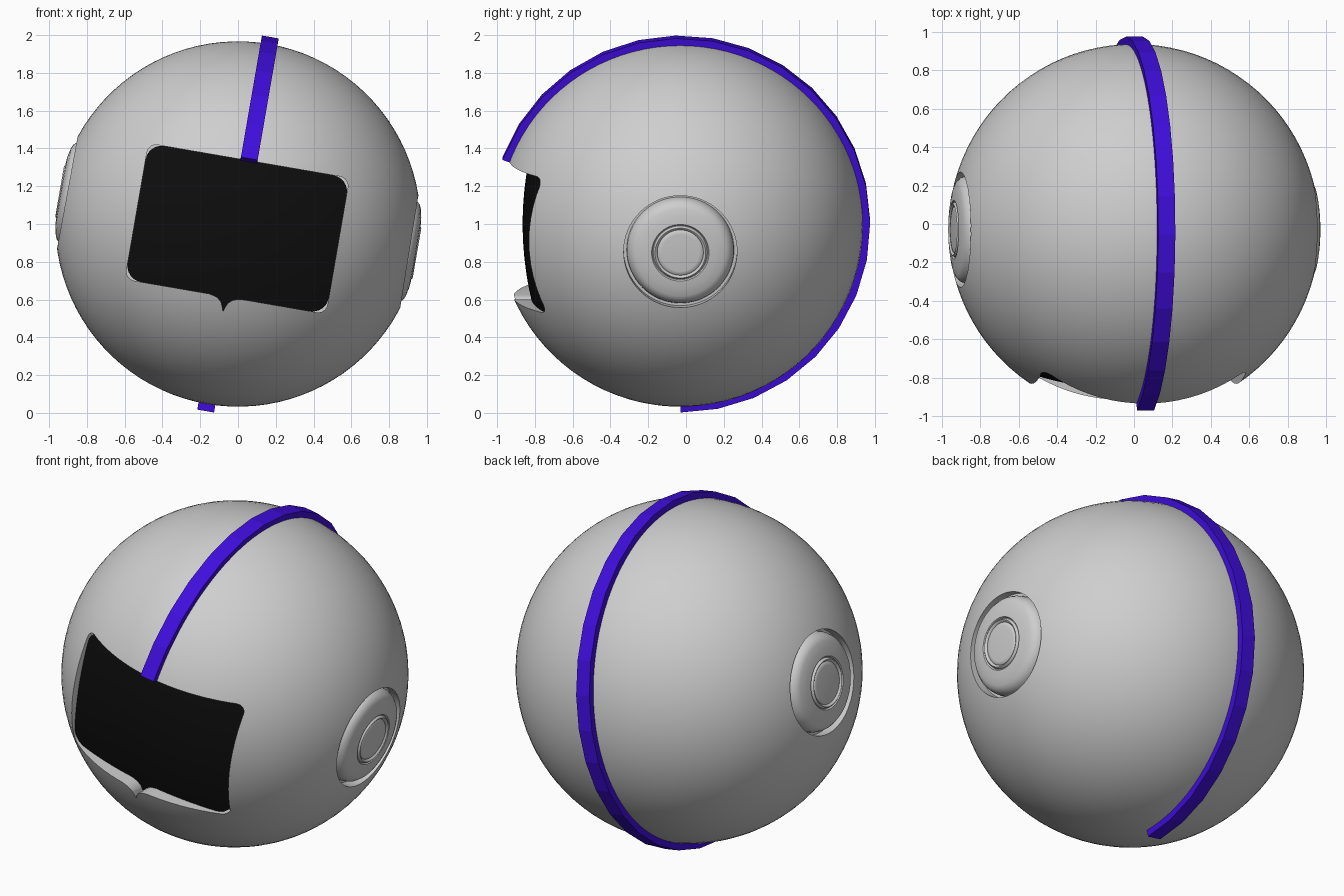
import bpy, bmesh, math
from mathutils import Matrix, Vector

if "Cube" in bpy.data.objects:
    bpy.data.objects.remove(bpy.data.objects["Cube"])

R = 0.967
TILT = Matrix.Translation((0, -0.03, 1.0)) @ Matrix.Rotation(math.radians(9.8), 4, 'Y')


def material(name, rgb):
    m = bpy.data.materials.new(name)
    m.diffuse_color = (*rgb, 1)
    m.use_nodes = True
    m.node_tree.nodes["Principled BSDF"].inputs["Base Color"].default_value = m.diffuse_color
    return m


GREY = material("light grey", (0.62, 0.62, 0.62))
BLACK = material("black", (0.004, 0.004, 0.004))
BLUE = material("violet blue", (0.05, 0.004, 0.72))


def finish(name, bm, mat):
    bmesh.ops.recalc_face_normals(bm, faces=bm.faces)
    me = bpy.data.meshes.new(name)
    bm.to_mesh(me)
    bm.free()
    me.materials.append(mat)
    ob = bpy.data.objects.new(name, me)
    bpy.context.collection.objects.link(ob)
    ob.matrix_world = TILT
    return ob


def ball(name, radius, seg, mat, centre=(0, 0, 0)):
    bm = bmesh.new()
    bmesh.ops.create_uvsphere(bm, u_segments=seg, v_segments=seg // 2, radius=radius,
                              matrix=Matrix.Translation(centre))
    return finish(name, bm, mat)


def prism(name, outline, y0, y1, mat):
    bm = bmesh.new()
    f = bm.faces.new([bm.verts.new((x, y0, z)) for x, z in outline])
    ext = bmesh.ops.extrude_face_region(bm, geom=[f])
    vs = [g for g in ext["geom"] if isinstance(g, bmesh.types.BMVert)]
    bmesh.ops.translate(bm, verts=vs, vec=(0, y1 - y0, 0))
    return finish(name, bm, mat)


def lathe_x(name, profile, side, mat, z=0.01, seg=64):
    """Revolve (radius, x) points about the x axis."""
    bm = bmesh.new()
    rings = []
    for r, x in profile:
        rings.append([bm.verts.new((side * x, r * math.cos(2 * math.pi * i / seg),
                                    z + r * math.sin(2 * math.pi * i / seg))) for i in range(seg)])
    for a, b in zip(rings, rings[1:]):
        for i in range(seg):
            j = (i + 1) % seg
            bm.faces.new((a[i], a[j], b[j], b[i]))
    bm.faces.new(rings[0])
    bm.faces.new(rings[-1])
    return finish(name, bm, mat)


def boolean(ob, cutter, op):
    cutter.hide_render = True
    mod = ob.modifiers.new("cut", 'BOOLEAN')
    mod.operation, mod.solver, mod.object = op, 'EXACT', cutter
    bpy.context.view_layer.objects.active = ob
    bpy.ops.object.modifier_apply(modifier=mod.name)
    bpy.data.objects.remove(cutter)


def smooth(ob, angle=30):
    bpy.ops.object.select_all(action='DESELECT')
    ob.select_set(True)
    bpy.context.view_layer.objects.active = ob
    bpy.ops.object.shade_smooth_by_angle(angle=math.radians(angle))


def window_outline(r, w=0.54, top=0.34, bottom=-0.39):
    """Rounded rectangle with a pointed notch in the middle of the lower edge."""
    pts = []
    for cx, cz, a0 in ((w - r, top - r, 0), (-w + r, top - r, 90),
                       (-w + r, bottom + r, 180), (w - r, bottom + r, 270)):
        for k in range(7):
            a = math.radians(a0 + 15 * k)
            pts.append((cx + r * math.cos(a), cz + r * math.sin(a)))
        if a0 == 180:
            notch = [(0.085, 0), (0.045, -0.01), (0.02, -0.03), (0.008, -0.055)]
            pts += [(-x, bottom + z) for x, z in notch] + [(0, bottom - 0.08)]
            pts += [(x, bottom + z) for x, z in reversed(notch)]
    return pts


# Spherical body with front window and ear pockets
body = ball("body", R, 96, GREY)
boolean(body, prism("window_cutter", window_outline(0.05), -1.5, -0.66, GREY), 'DIFFERENCE')
for s in (-1, 1):
    boolean(body, lathe_x("ear_cutter", [(0.30, 0.86), (0.30, 1.2)], s, GREY), 'DIFFERENCE')
smooth(body)

# Recessed, gently curved screen
screen = prism("screen", window_outline(0.085), -1.5, -0.665, BLACK)
boolean(screen, ball("screen_curve", 1.75, 192, BLACK, (0, -0.835 + 1.75, 0)), 'INTERSECT')
smooth(screen)

# Round ear pads with a grooved button
pad = [(0.285, 0.85), (0.282, 0.885), (0.272, 0.912), (0.255, 0.931), (0.235, 0.94),
       (0.19, 0.95), (0.152, 0.954), (0.146, 0.945), (0.143, 0.945), (0.139, 0.957),
       (0.134, 0.96), (0.128, 0.957), (0.122, 0.948), (0.118, 0.953), (0.10, 0.955)]
for s, n in ((-1, "left_ear"), (1, "right_ear")):
    smooth(lathe_x(n, pad, s, GREY), 50)

# Flat-faceted band from the window, over the top and back, to the underside
bm = bmesh.new()
prev = None
N, a0, a1 = 22, 20.5, 270
for i in range(N + 1):
    a = math.radians(a0 + (a1 - a0) * i / N)
    d = Vector((0, -math.cos(a), math.sin(a)))
    cur = [bm.verts.new(d * r + Vector((x, 0, 0)))
           for r, x in ((0.95, -0.045), (1.005, -0.045), (1.005, 0.045), (0.95, 0.045))]
    if prev:
        for k in range(4):
            m = (k + 1) % 4
            bm.faces.new((prev[k], prev[m], cur[m], cur[k]))
    if i in (0, N):
        bm.faces.new(cur)
    prev = cur
finish("band", bm, BLUE)
